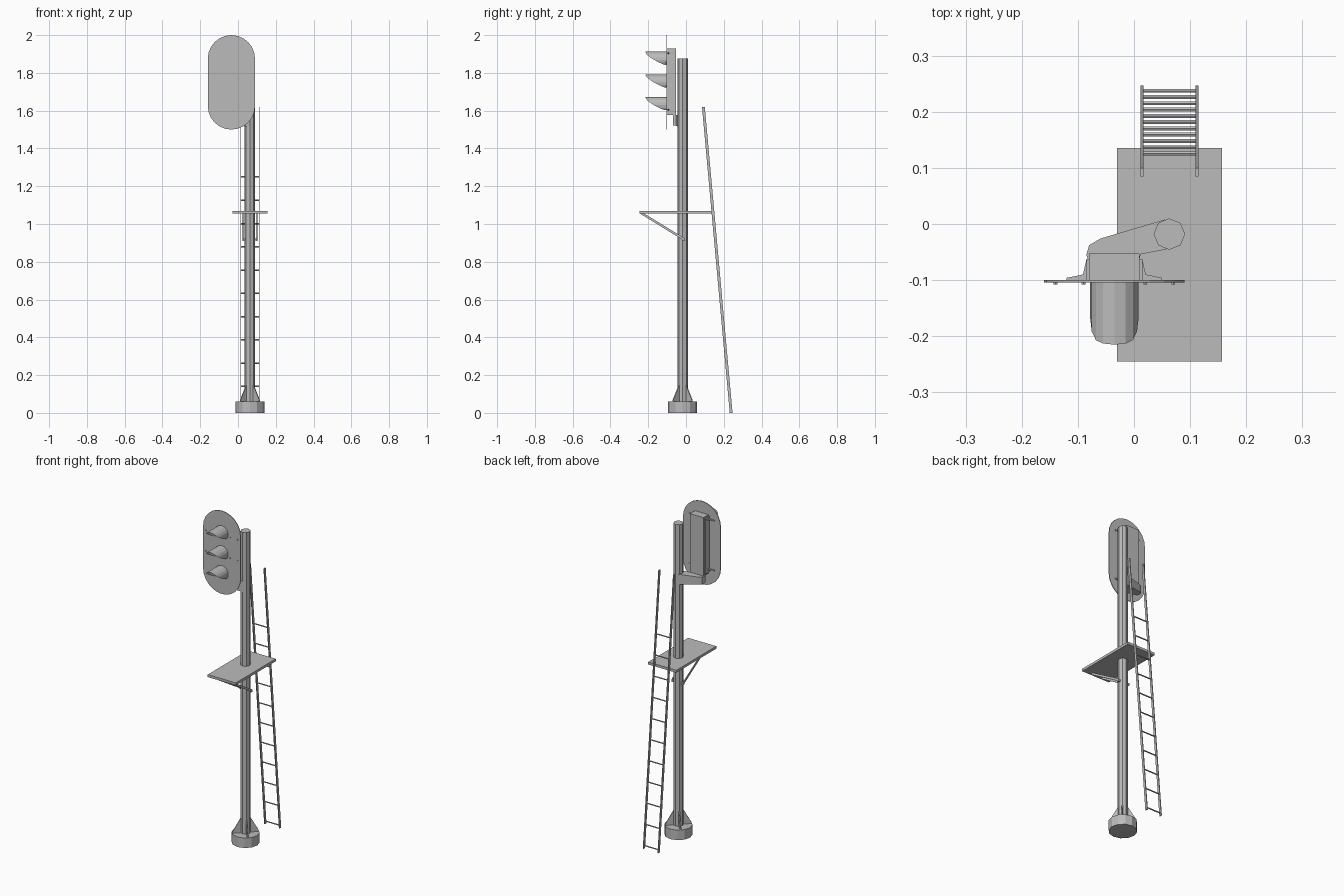
import bpy, bmesh, math
from mathutils import Vector, Matrix

if "Cube" in bpy.data.objects:
    bpy.data.objects.remove(bpy.data.objects["Cube"])

grey = bpy.data.materials.new("painted grey metal")
grey.diffuse_color = (0.5, 0.5, 0.5, 1)
grey.use_nodes = True
grey.node_tree.nodes["Principled BSDF"].inputs["Base Color"].default_value = grey.diffuse_color

PX, PY = 0.063, -0.018      # pole axis
HX = -0.035                 # signal head centre


def finish(name, bm):
    bmesh.ops.recalc_face_normals(bm, faces=bm.faces[:])
    me = bpy.data.meshes.new(name)
    bm.to_mesh(me)
    bm.free()
    me.materials.append(grey)
    ob = bpy.data.objects.new(name, me)
    bpy.context.collection.objects.link(ob)
    return ob


def add_box(bm, lo, hi):
    lo, hi = Vector(lo), Vector(hi)
    m = Matrix.Translation((lo + hi) / 2) @ Matrix.Diagonal((*(hi - lo), 1))
    bmesh.ops.create_cube(bm, size=1, matrix=m)


def add_cyl(bm, a, b, r, sides):
    a, b = Vector(a), Vector(b)
    d = b - a
    rot = Matrix() if d.x == d.y == 0 else d.to_track_quat('Z', 'Y').to_matrix().to_4x4()
    bmesh.ops.create_cone(bm, cap_ends=True, segments=sides, radius1=r, radius2=r,
                          depth=d.length, matrix=Matrix.Translation((a + b) / 2) @ rot)


def add_prism(bm, pts, offset):
    """Extrude a polygon of 3D points along an offset vector."""
    face = bm.faces.new([bm.verts.new(p) for p in pts])
    ext = bmesh.ops.extrude_face_region(bm, geom=[face], use_keep_orig=True)
    bmesh.ops.translate(bm, vec=offset,
                        verts=[v for v in ext["geom"] if isinstance(v, bmesh.types.BMVert)])


# Octagonal pole
bm = bmesh.new()
add_cyl(bm, (PX, PY, 0.03), (PX, PY, 1.875), 0.028, 8)
finish("pole", bm)

# Round foot with four diagonal gussets
bm = bmesh.new()
add_cyl(bm, (PX, PY, 0), (PX, PY, 0.06), 0.077, 12)
finish("foot", bm)
bm = bmesh.new()
for k in range(4):
    a = math.pi / 4 + k * math.pi / 2
    d, n = Vector((math.cos(a), math.sin(a), 0)), Vector((-math.sin(a), math.cos(a), 0))
    o = Vector((PX, PY, 0)) - n * 0.003
    add_prism(bm, [o + d * r + Vector((0, 0, z)) for r, z in
                   ((0.015, 0.06), (0.072, 0.06), (0.072, 0.068), (0.026, 0.15), (0.015, 0.15))],
              n * 0.006)
finish("foot_gussets", bm)

# Work platform with braces
bm = bmesh.new()
add_box(bm, (-0.03, -0.245, 1.055), (0.157, 0.135, 1.07))
finish("platform", bm)
bm = bmesh.new()
for x in (0.024, 0.098):
    add_prism(bm, [(x, y, z) for y, z in
                   ((-0.245, 1.056), (-0.222, 1.056), (-0.008, 0.925), (-0.008, 0.91))],
              (0.005, 0, 0))
add_box(bm, (0.024, -0.02, 0.912), (0.103, -0.008, 0.924))
finish("platform_braces", bm)

# Leaning ladder
LY0, LY1, LTOP = 0.239, 0.092, 1.62
bm = bmesh.new()
for x in (0.012, 0.110):
    add_prism(bm, [(x, LY0 - 0.0075, 0), (x, LY0 + 0.0075, 0),
                   (x, LY1 + 0.0075, LTOP), (x, LY1 - 0.0075, LTOP)], (0.005, 0, 0))
finish("ladder_rails", bm)
bm = bmesh.new()
for i in range(11):
    z = 0.017 + 0.1232 * i
    y = LY0 + (LY1 - LY0) * z / LTOP
    add_cyl(bm, (0.014, y, z), (0.113, y, z), 0.004, 6)
finish("ladder_rungs", bm)

# Stadium-shaped backplate
bm = bmesh.new()
pts = []
for cz, start in ((1.875, 0), (1.625, math.pi)):
    for i in range(13):
        a = start + math.pi * i / 12
        pts.append((HX + 0.125 * math.cos(a), -0.104, cz + 0.125 * math.sin(a)))
add_prism(bm, pts, (0, 0.004, 0))
finish("backplate", bm)

# Signal housing: main case and wider front frame
bm = bmesh.new()
add_box(bm, (HX - 0.045, -0.101, 1.578), (HX + 0.045, -0.053, 1.93))
finish("signal_housing", bm)
bm = bmesh.new()
for s in (-1, 1):
    x0, x1 = sorted((HX + s * 0.044, HX + s * 0.05))
    add_box(bm, (x0, -0.101, 1.585), (x1, -0.062, 1.922))
finish("housing_side_strips", bm)

# Triangular brackets tying the backplate to the housing
bm = bmesh.new()
for s in (-1, 1):
    for z in (1.605, 1.905):
        add_prism(bm, [(HX + s * x, y, z - 0.004) for x, y in
                       ((0.048, -0.1), (0.085, -0.1), (0.085, -0.096), (0.056, -0.09),
                        (0.05, -0.064), (0.048, -0.064))], (0, 0, 0.008))
finish("backplate_brackets", bm)

# Bolts on the plate face
bm = bmesh.new()
for z in (1.73, 1.855):
    for dx in (-0.105, -0.055, 0.055, 0.105):
        add_cyl(bm, (HX + dx, -0.103, z), (HX + dx, -0.108, z), 0.004, 6)
finish("plate_bolts", bm)

# Sheet-metal visors, longest at the top and cut back to the sides
PROFILE = ((0, 0.112), (28, 0.110), (50, 0.104), (70, 0.088), (90, 0.066), (110, 0.038), (128, 0.010))
profile = [(-a, l) for a, l in PROFILE[:0:-1]] + list(PROFILE)
for name, cz in (("visor_top", 1.869), ("visor_middle", 1.749), ("visor_bottom", 1.629)):
    bm = bmesh.new()
    rows = []
    for a, l in profile:
        x = HX + 0.043 * math.sin(math.radians(a))
        z = cz + 0.043 * math.cos(math.radians(a))
        rows.append((bm.verts.new((x, -0.103, z)), bm.verts.new((x, -0.103 - l, z))))
    for (a, b), (c, d) in zip(rows, rows[1:]):
        bm.faces.new((a, b, d, c))
    finish(name, bm)

# Mounting arm: tapers from the pole to under the housing
bm = bmesh.new()
outline = ((0.055, 0.008), (-0.06, -0.026), (-0.08, -0.038), (-0.085, -0.055),
           (-0.08, -0.07), (0.008, -0.07), (0.012, -0.054), (0.063, -0.044))
top = [bm.verts.new((x, y, 1.578)) for x, y in outline]
low = [bm.verts.new((x, y, 1.515 + 0.02 * min(1, max(0, (0.055 - x) / 0.14)))) for x, y in outline]
bm.faces.new(top)
bm.faces.new(low[::-1])
for i in range(len(outline)):
    j = (i + 1) % len(outline)
    bm.faces.new((top[i], low[i], low[j], top[j]))
finish("mounting_arm", bm)
